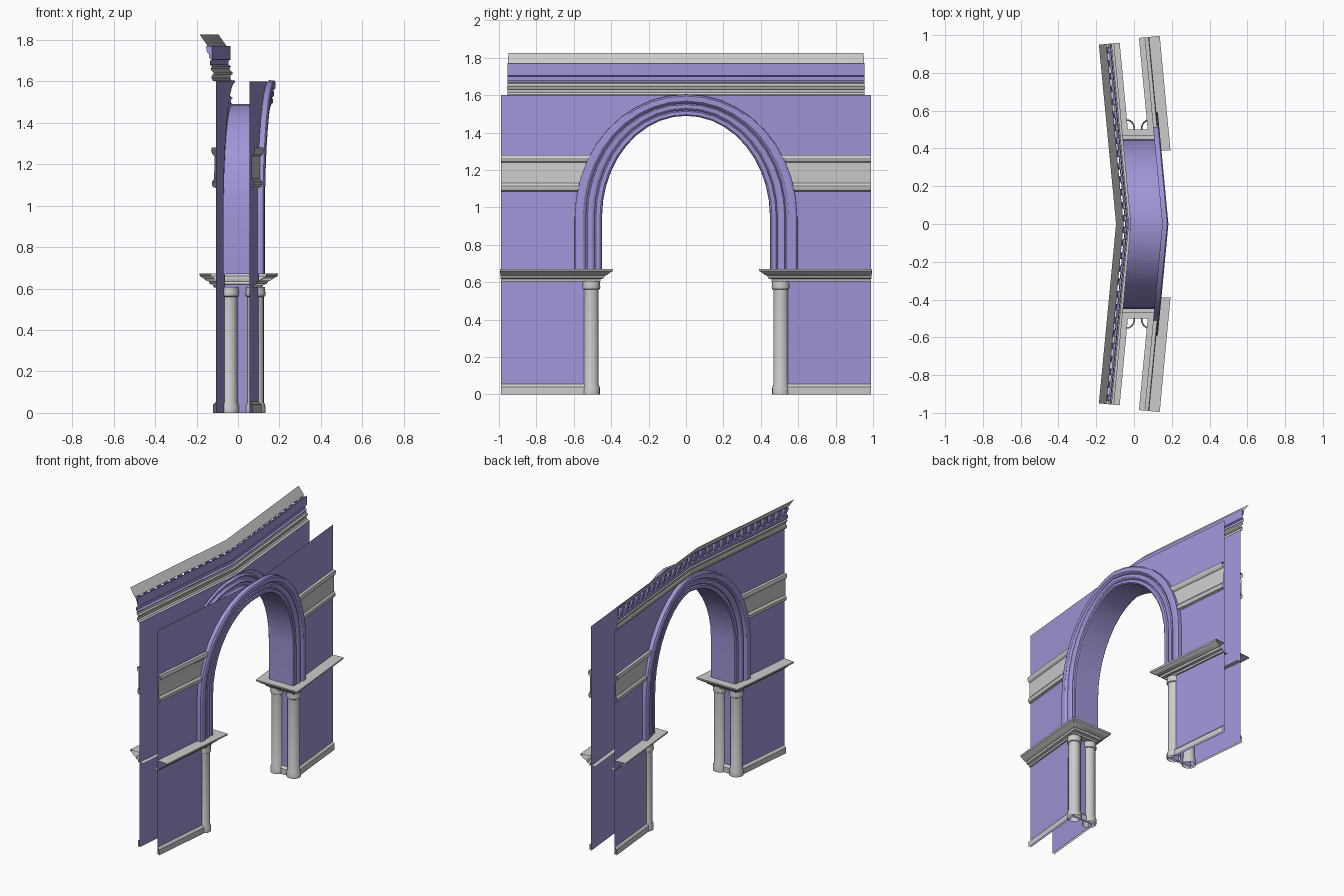
import bpy, math
from math import radians, sin, cos, pi, sqrt

if "Cube" in bpy.data.objects:
    bpy.data.objects.remove(bpy.data.objects["Cube"])

purple = bpy.data.materials.new("purple_stone")
purple.diffuse_color = (0.36, 0.30, 0.68, 1)
purple.use_nodes = True
purple.node_tree.nodes["Principled BSDF"].inputs["Base Color"].default_value = purple.diffuse_color

SLOPE = 0.095                  # both walls bend back from the centre
APEX = {-1: -0.015, 1: 0.15}   # x of each wall at the centre
END = {-1: 0.957, 1: 0.988}    # half length of each wall
NAME = {-1: "rear", 1: "front"}
ZC = 0.95                      # height where the arch starts to curve


def at(side, y, z, out=0.0):
    """Point on a wall, pushed outwards along its normal."""
    shift = SLOPE * out * side if y > 0 else 0
    return (APEX[side] - SLOPE * y + side * out, y + shift, z)


def make(name, grids, coloured=False, flip=False, extra=()):
    """Mesh from point grids (plus loose polygons), mirrored across y."""
    verts, faces = [], []
    for g in grids:
        b, n = len(verts), len(g[0])
        verts += [p for row in g for p in row]
        for i in range(len(g) - 1):
            for j in range(n - 1):
                f = [b + i*n + j, b + (i+1)*n + j, b + (i+1)*n + j+1, b + i*n + j+1]
                faces.append(f[::-1] if flip else f)
    for poly in extra:
        b = len(verts)
        verts += poly
        faces.append(list(range(b, b + len(poly))))
    me = bpy.data.meshes.new(name)
    me.from_pydata(verts, [], faces)
    ob = bpy.data.objects.new(name, me)
    bpy.context.collection.objects.link(ob)
    if coloured:
        me.materials.append(purple)
    bpy.ops.object.select_all(action='DESELECT')
    ob.select_set(True)
    bpy.context.view_layer.objects.active = ob
    bpy.ops.object.shade_smooth_by_angle(angle=radians(30))
    m = ob.modifiers.new("mirror", 'MIRROR')
    m.use_axis = (False, True, False)
    m.merge_threshold = 0.0005
    return ob


def arch(t, steps=10):
    """Arch curve (y, z) from the impost to the crown, t out from the soffit."""
    a, b = 0.45 + t, 0.54 + 0.8 * t
    pts = [(a, 0.67)]
    for i in range(steps + 1):
        w = pi / 2 * i / steps
        pts.append((a * cos(w) if i < steps else 0.0, ZC + b * sin(w)))
    return pts


def arch_y(t, z):
    return (0.45 + t) * sqrt(1 - ((z - ZC) / (0.54 + 0.8 * t)) ** 2)


def strip(side, profile, y0, y1):
    """Straight moulding along a wall; y0 may depend on z."""
    start = y0 if callable(y0) else (lambda z: y0)
    return [[at(side, start(z), z, o) for o, z in profile],
            [at(side, y1, z, o) for o, z in profile]]


def around(yj, profile):
    """Moulding wrapped round a pier: rear wall, jamb, front wall."""
    rows = [[at(-1, END[-1], z, o) for o, z in profile],
            [(APEX[-1] - SLOPE * (yj - o) - o, yj - o, z) for o, z in profile],
            [(APEX[1] - SLOPE * (yj - o) + o, yj - o, z) for o, z in profile],
            [at(1, END[1], z, o) for o, z in profile]]
    return rows


RING = [(0, 0), (0, 0.012), (0.008, 0.018), (0.03, 0.018), (0.038, 0.01),
        (0.045, 0.02), (0.053, 0.024), (0.075, 0.024), (0.083, 0.016),
        (0.09, 0.027), (0.098, 0.032), (0.132, 0.032), (0.142, 0.026), (0.145, 0)]
BAND = [(0, 1.085), (0.015, 1.09), (0.02, 1.10), (0.02, 1.115), (0.009, 1.13),
        (0.008, 1.24), (0.018, 1.248), (0.024, 1.265), (0.02, 1.28), (0, 1.28)]

for s in (-1, 1):
    # wall sheet with the arched opening
    lower = arch(0.13)[1:]
    above = [[at(s, y, z) for y, z in lower], [at(s, y, 1.6) for y, z in lower]]
    above = [list(reversed(r)) for r in above]
    above = [list(c) for c in zip(*above)]
    flat = [(0, 0), (0, 0.67), (0, ZC), (0, 1.6)]
    pier = strip(s, flat, 0.58, END[s])
    inner = strip(s, flat[:2], 0.5, 0.58)
    make(NAME[s] + "_wall", [above, pier, inner], True, s < 0)

    # stepped ring around the arch
    curves = [(arch(t), p) for t, p in RING]
    rows = [[at(s, c[i][0], c[i][1], p) for c, p in curves]
            for i in range(len(curves[0][0]))]
    make(NAME[s] + "_arch_ring", [rows], True, s > 0)

    # mid-height band, stopping against the ring
    make(NAME[s] + "_wall_band",
         [strip(s, BAND, lambda z: arch_y(0.13, z), END[s])], False, s < 0)

# soffit and jambs between the two walls
make("arch_soffit", [[[at(-1, y, z), at(1, y, z)] for y, z in arch(0)]], True, True)
make("jamb", [[[at(-1, 0.5, z), at(1, 0.5, z)] for z in (0, 0.62)]], True, True)

# impost and skirting wrapped round each pier
make("impost", [around(0.47, [(-0.03, 0.605), (0.012, 0.605), (0.014, 0.617),
     (0.03, 0.622), (0.036, 0.635), (0.05, 0.64), (0.062, 0.65), (0.078, 0.66),
     (0.08, 0.672), (0, 0.672)])])
make("skirting", [around(0.5, [(0.014, 0), (0.014, 0.04), (0, 0.055)])])

# corner columns
COLUMN = [(0.047, 0), (0.047, 0.035), (0.04, 0.052), (0.04, 0.56), (0.046, 0.564),
          (0.049, 0.575), (0.046, 0.588), (0.046, 0.607)]
cols = []
for cx in (-0.043, 0.085):
    cols.append([[(cx + r * cos(2*pi*k/16), 0.507 + r * sin(2*pi*k/16), z)
                  for r, z in COLUMN] for k in range(17)])
make("corner_columns", cols)

# entablature above the rear wall
L = 0.957
make("architrave", [strip(-1, [(0, 1.60), (0.015, 1.603), (0.022, 1.615), (0.02, 1.63),
     (0.012, 1.634), (0.012, 1.645), (0.022, 1.65), (0.025, 1.663), (0.018, 1.672)],
     0, L)], False, True)
make("frieze", [strip(-1, [(0.018, 1.67), (0.03, 1.68), (0.03, 1.70), (0.02, 1.705),
     (0.02, 1.77)], 0, L)], True, True)
make("crown", [strip(-1, [(0.04, 1.77), (0.08, 1.827)], 0, L)], False, True)

# row of corbels under the crown
CORBEL = [(0.02, 1.705), (0.034, 1.71), (0.036, 1.73), (0.046, 1.742), (0.05, 1.77)]
N = 14
grids, sides = [], []
for k in range(N):
    yc = L * (k + 0.5) / N
    g = strip(-1, CORBEL, yc - 0.017, yc + 0.017)
    grids.append(g)
    for row, rev in ((g[0], False), (g[1], True)):
        poly = row + [at(-1, yc + (0.017 if rev else -0.017), 1.77, 0.02)]
        sides.append(poly[::-1] if rev else poly)
make("corbels", grids, True, True, sides)
